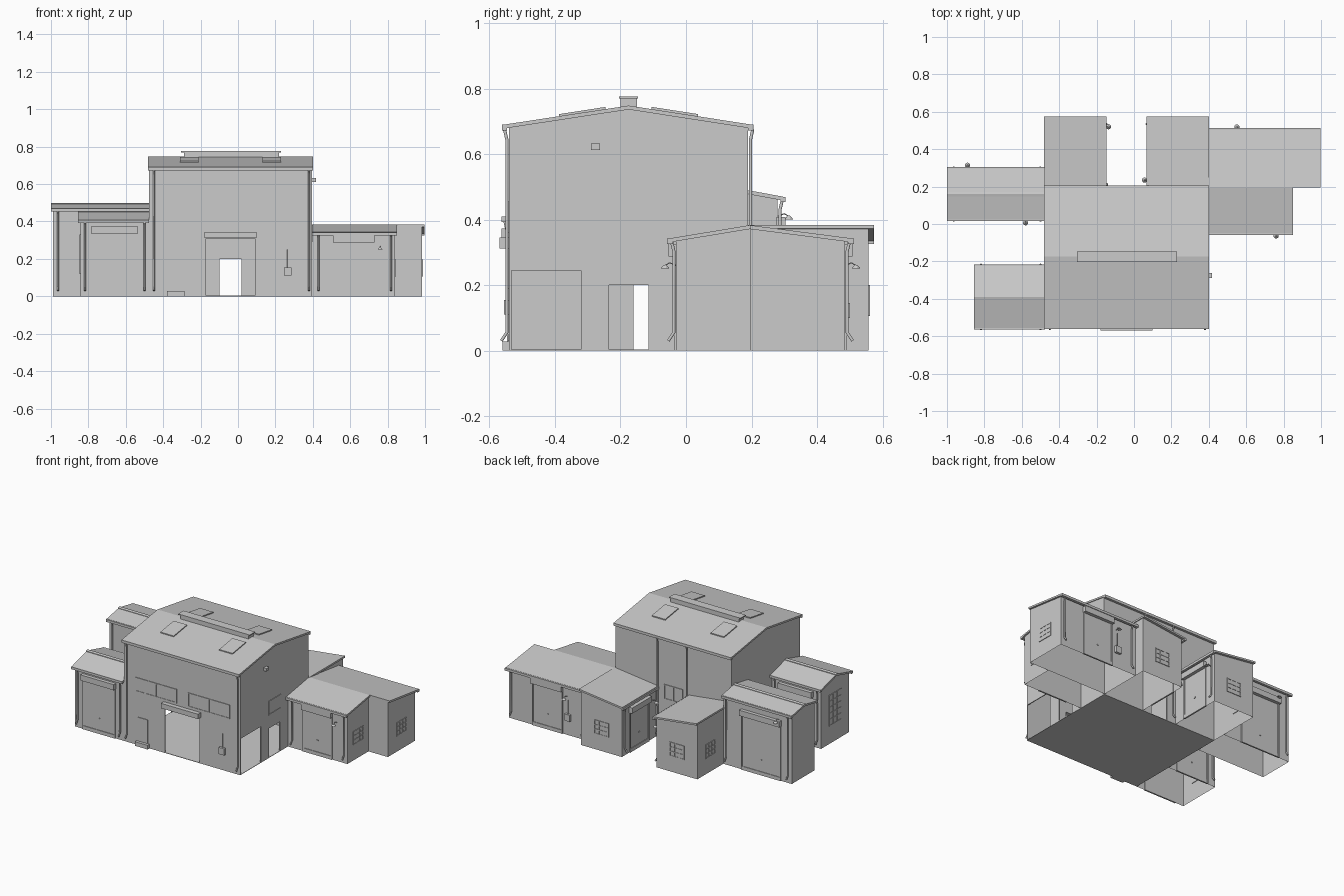
import bpy, bmesh, math
from mathutils import Vector

if "Cube" in bpy.data.objects:
    bpy.data.objects.remove(bpy.data.objects["Cube"])


def finish(name, bm):
    bmesh.ops.recalc_face_normals(bm, faces=bm.faces)
    me = bpy.data.meshes.new(name)
    bm.to_mesh(me)
    bm.free()
    ob = bpy.data.objects.new(name, me)
    bpy.context.collection.objects.link(ob)
    return ob


def prism(name, pts, a, b, axis='x', drop=()):
    """Extrude a (u, z) profile along axis from a to b; drop lists face kinds left open."""
    bm = bmesh.new()
    put = (lambda t, u, z: (t, u, z)) if axis == 'x' else (lambda t, u, z: (u, t, z))
    r0 = [bm.verts.new(put(a, *p)) for p in pts]
    r1 = [bm.verts.new(put(b, *p)) for p in pts]
    if 'a' not in drop:
        bm.faces.new(r0)
    if 'b' not in drop:
        bm.faces.new(r1)
    n = len(pts)
    for i in range(n):
        j = (i + 1) % n
        if 'base' in drop and pts[i][1] == 0 and pts[j][1] == 0:
            continue
        bm.faces.new((r0[i], r0[j], r1[j], r1[i]))
    return finish(name, bm)


def box(name, x0, x1, y0, y1, z0, z1):
    return prism(name, [(y0, z0), (y1, z0), (y1, z1), (y0, z1)], x0, x1)


def on_wall(name, ax, pos, s, u0, u1, z0, z1, d, back=0.004):
    """Box standing d proud of the wall at ax = pos that faces direction s."""
    p, q = sorted((pos - s * back, pos + s * d))
    if ax == 'y':
        return box(name, u0, u1, p, q, z0, z1)
    return box(name, p, q, u0, u1, z0, z1)


def roof(name, line, a, b, axis='x', t=0.012):
    return prism(name, line + [(u, z - t) for u, z in reversed(line)], a, b, axis)


def window(name, ax, pos, s, u0, u1, z0, z1, nu=3, nz=3):
    f = 0.006
    on_wall(name + "_glass", ax, pos, s, u0, u1, z0, z1, 0.001)
    for i in range(nu + 1):
        u = u0 + (u1 - u0 - f) * i / nu
        on_wall(name + "_upright", ax, pos, s, u, u + f, z0, z1, 0.004)
    for i in range(nz + 1):
        z = z0 + (z1 - z0 - f) * i / nz
        on_wall(name + "_rail", ax, pos, s, u0, u1, z, z + f, 0.004)


def shutter(name, ax, pos, s, u0, u1, h):
    on_wall(name + "_curtain", ax, pos, s, u0, u1, 0.01, h, 0.002)
    for u in (u0 - 0.008, u1):
        on_wall(name + "_guide", ax, pos, s, u, u + 0.008, 0, h, 0.007)
    on_wall(name + "_housing", ax, pos, s, u0 - 0.01, u1 + 0.01, h, h + 0.038, 0.024)
    on_wall(name + "_bottom_bar", ax, pos, s, u0, u1, 0.0, 0.024, 0.006)
    m = (u0 + u1) / 2
    on_wall(name + "_handle", ax, pos, s, m - 0.006, m + 0.006, 0.1, 0.106, 0.006)


def tube(name, ax, pos, s, pts, r):
    """Round pipe through (u, out, z) points relative to a wall."""
    cu = bpy.data.curves.new(name, 'CURVE')
    cu.dimensions, cu.bevel_depth, cu.bevel_resolution, cu.use_fill_caps = '3D', r, 1, True
    sp = cu.splines.new('POLY')
    sp.points.add(len(pts) - 1)
    for p, (u, o, z) in zip(sp.points, pts):
        p.co = (u, pos + s * o, z, 1) if ax == 'y' else (pos + s * o, u, z, 1)
    tmp = bpy.data.objects.new(name, cu)
    bpy.context.collection.objects.link(tmp)
    dg = bpy.context.evaluated_depsgraph_get()
    me = bpy.data.meshes.new_from_object(tmp.evaluated_get(dg))
    bpy.data.objects.remove(tmp)
    bpy.context.collection.objects.link(bpy.data.objects.new(name, me))


def downpipe(ax, pos, s, u, top):
    tube("downpipe", ax, pos, s, [(u, 0.014, top), (u, 0.007, top - 0.03),
                                  (u, 0.007, 0.055), (u, 0.024, 0.03)], 0.0055)


def lamp(ax, pos, s, u, z):
    tube("lamp_arm", ax, pos, s, [(u, 0, z), (u, 0.02, z + 0.008), (u, 0.034, z)], 0.002)
    x, y = (u, pos + s * 0.034) if ax == 'y' else (pos + s * 0.034, u)
    bm = bmesh.new()
    bmesh.ops.create_cone(bm, cap_ends=True, segments=10, radius1=0.014, radius2=0.004, depth=0.012)
    bmesh.ops.translate(bm, verts=bm.verts, vec=(x, y, z - 0.004))
    finish("lamp_shade", bm)


def meter(ax, pos, s, u, z):
    on_wall("meter_box", ax, pos, s, u - 0.02, u + 0.02, z, z + 0.045, 0.016)
    tube("meter_conduit", ax, pos, s, [(u, 0.004, z + 0.04), (u, 0.004, z + 0.14)], 0.0025)


# Main hall: thin-walled shell with door openings cut through
X0, X1, Y0, Y1 = -0.475, 0.395, -0.54, 0.19
YM, HE, HR = -0.175, 0.685, 0.74
hall = prism("hall_walls", [(Y0, 0), (Y1, 0), (Y1, HE), (YM, HR), (Y0, HE)], X0, X1)
t = 0.006
cutters = [
    prism("cut", [(Y0 + t, 0.003), (Y1 - t, 0.003), (Y1 - t, HE - t), (YM, HR - t), (Y0 + t, HE - t)],
          X0 + t, X1 - t),
    box("cut", -0.17, 0.09, Y0 - 0.05, Y0 + 0.05, 0.003, 0.31),
    box("cut", -0.10, 0.02, Y1 - 0.05, Y1 + 0.05, 0.003, 0.20),
    box("cut", X1 - 0.05, X1 + 0.05, -0.532, -0.32, 0.003, 0.245),
    box("cut", X1 - 0.05, X1 + 0.05, -0.235, -0.115, 0.003, 0.20),
    box("cut", X0 - 0.05, X0 + 0.05, -0.16, -0.04, 0.003, 0.20)]
for c in cutters:
    m = hall.modifiers.new("opening", 'BOOLEAN')
    m.object, m.operation, m.solver = c, 'DIFFERENCE', 'EXACT'
dg = bpy.context.evaluated_depsgraph_get()
cut_mesh = bpy.data.meshes.new_from_object(hall.evaluated_get(dg))
hall.modifiers.clear()
hall.data = cut_mesh
for c in cutters:
    bpy.data.objects.remove(c)

# Hall roof, ridge vent, skylights and gutters
roof("hall_roof", [(-0.555, 0.69), (YM, 0.748), (0.2, 0.69)], -0.48, 0.4)
box("ridge_vent", -0.29, 0.22, -0.2, -0.15, 0.72, 0.77)
box("ridge_vent_cap", -0.305, 0.23, -0.204, -0.146, 0.77, 0.776)
for x in (-0.31, 0.13):
    for s in (-1, 1):
        a, b = YM + s * 0.07, YM + s * 0.212
        roof("skylight", [(a, 0.744), (b, 0.722)], x, x + 0.1)
for y in (-0.554, 0.198):
    box("hall_gutter", -0.48, 0.4, y - 0.008, y + 0.008, 0.672, 0.69)

# Hall wall fittings
for u in (-0.45, 0.38):
    downpipe('y', Y0, -1, u, 0.675)
for u in (-0.145, 0.075):
    downpipe('y', Y1, 1, u, 0.675)
window("front_window_left", 'y', Y0, -1, -0.39, -0.08, 0.36, 0.455, 4, 1)
window("front_window_right", 'y', Y0, -1, 0.005, 0.318, 0.36, 0.455, 4, 1)
on_wall("door_canopy", 'y', Y0, -1, -0.178, 0.1, 0.312, 0.345, 0.03)
on_wall("side_door", 'y', Y0, -1, -0.37, -0.295, 0.03, 0.19, 0.004)
on_wall("side_door_step", 'y', Y0, -1, -0.38, -0.285, 0, 0.028, 0.02)
meter('y', Y0, -1, 0.265, 0.11)
window("side_window", 'x', X1, 1, -0.24, -0.107, 0.29, 0.385, 1, 1)
on_wall("wall_vent", 'x', X1, 1, -0.29, -0.262, 0.612, 0.632, 0.022)
window("rear_window", 'y', Y1, 1, -0.11, 0.03, 0.27, 0.37, 2, 1)


# Gabled wings left and right, open underneath
def gable_wing(name, xo, xi, y0, ym, y1, eave, ridge):
    prism(name + "_walls", [(y0, 0), (y1, 0), (y1, eave), (ym, ridge), (y0, eave)],
          xo, xi, drop=('b', 'base'))
    s = 1 if xo > 0 else -1
    k = (ridge - eave) / (ym - y0)
    e = 0.016
    roof(name + "_roof", [(y0 - e, eave - k * e + 0.008), (ym, ridge + 0.008),
                          (y1 + e, eave - k * e + 0.008)], *sorted((xo + s * 0.012, xi)))
    roof(name + "_ridge_cap", [(ym - 0.012, ridge + 0.009), (ym, ridge + 0.012),
                               (ym + 0.012, ridge + 0.009)], *sorted((xo + s * 0.013, xi)), t=0.005)
    for y, d in ((y0, -1), (y1, 1)):
        box(name + "_gutter", *sorted((xo + s * 0.012, xi)),
            *sorted((y + d * 0.008, y + d * 0.024)), eave - 0.012, eave + 0.004)
        for u in (xo - s * 0.025, xi + s * 0.025):
            downpipe('y', y, d, u, eave - 0.005)


gable_wing("left_rear_wing", -0.988, X0, 0.04, 0.16, 0.28, 0.465, 0.487)
gable_wing("left_front_wing", -0.843, X0, -0.54, -0.39, -0.24, 0.405, 0.445)
shutter("left_front_shutter", 'y', -0.54, -1, -0.775, -0.545, 0.335)
shutter("left_front_rear_shutter", 'y', -0.24, 1, -0.775, -0.545, 0.335)
shutter("left_rear_shutter", 'y', 0.28, 1, -0.9, -0.62, 0.37)
window("left_front_end_window", 'x', -0.843, -1, -0.455, -0.325, 0.12, 0.33, 3, 5)
lamp('y', 0.28, 1, -0.89, 0.41)
lamp('y', 0.04, -1, -0.58, 0.35)

# Stepped right wing: two half gables of different length meeting at the ridge
YR, ZR, ZE = 0.195, 0.373, 0.338
for name, xo, xr, y, d in (("right_front_wing", 0.84, 0.85, -0.03, -1),
                           ("right_rear_wing", 0.985, 0.998, 0.485, 1)):
    prism(name + "_walls", [(y, 0), (YR, 0), (YR, ZR), (y, ZE)], X1, xo, drop=('a', 'base'))
    roof(name + "_roof", [(y + d * 0.018, ZE + 0.005), (YR, ZR + 0.01)], X1, xr)
    box(name + "_gutter", X1, xr, *sorted((y + d * 0.01, y + d * 0.028)), ZE - 0.012, ZE + 0.004)
    downpipe('y', y, d, xo - 0.022, ZE - 0.005)
    downpipe('y', y, d, 0.43, ZE - 0.005)
shutter("right_front_shutter", 'y', -0.03, -1, 0.518, 0.72, 0.288)
shutter("right_rear_shutter", 'y', 0.485, 1, 0.59, 0.8, 0.288)
window("right_front_end_window", 'x', 0.84, 1, 0.03, 0.135, 0.105, 0.197)
window("right_rear_end_window", 'x', 0.985, 1, 0.285, 0.39, 0.105, 0.197)
lamp('y', -0.03, -1, 0.76, 0.26)
lamp('y', 0.485, 1, 0.55, 0.26)
meter('y', 0.485, 1, 0.54, 0.1)

# Two lean-to wings at the back, sloping toward each other
for side, xh, xl, d in (("left", X0, -0.17, 1), ("right", X1, 0.09, -1)):
    n = "rear_" + side + "_wing"
    prism(n + "_walls", [(xh, 0), (xl, 0), (xl, 0.338), (xh, 0.374)], Y1, 0.557,
          axis='y', drop=('a', 'base'))
    roof(n + "_roof", [(xh - d * 0.005, 0.384), (xl + d * 0.014, 0.345)], Y1, 0.574, axis='y')
    box(n + "_gutter", *sorted((xl + d * 0.006, xl + d * 0.022)), Y1, 0.574, 0.325, 0.341)
    downpipe('x', xl, d, 0.535, 0.33)
    m = (xh + xl) / 2
    window(n + "_window", 'y', 0.557, 1, m - 0.055, m + 0.055, 0.105, 0.2)
    shutter(n + "_shutter", 'x', xl, d, 0.28, 0.47, 0.27)
lamp('x', -0.17, 1, 0.52, 0.26)
lamp('x', 0.09, -1, 0.235, 0.26)
window("rear_left_side_window", 'x', X0, -1, 0.37, 0.47, 0.105, 0.2)
